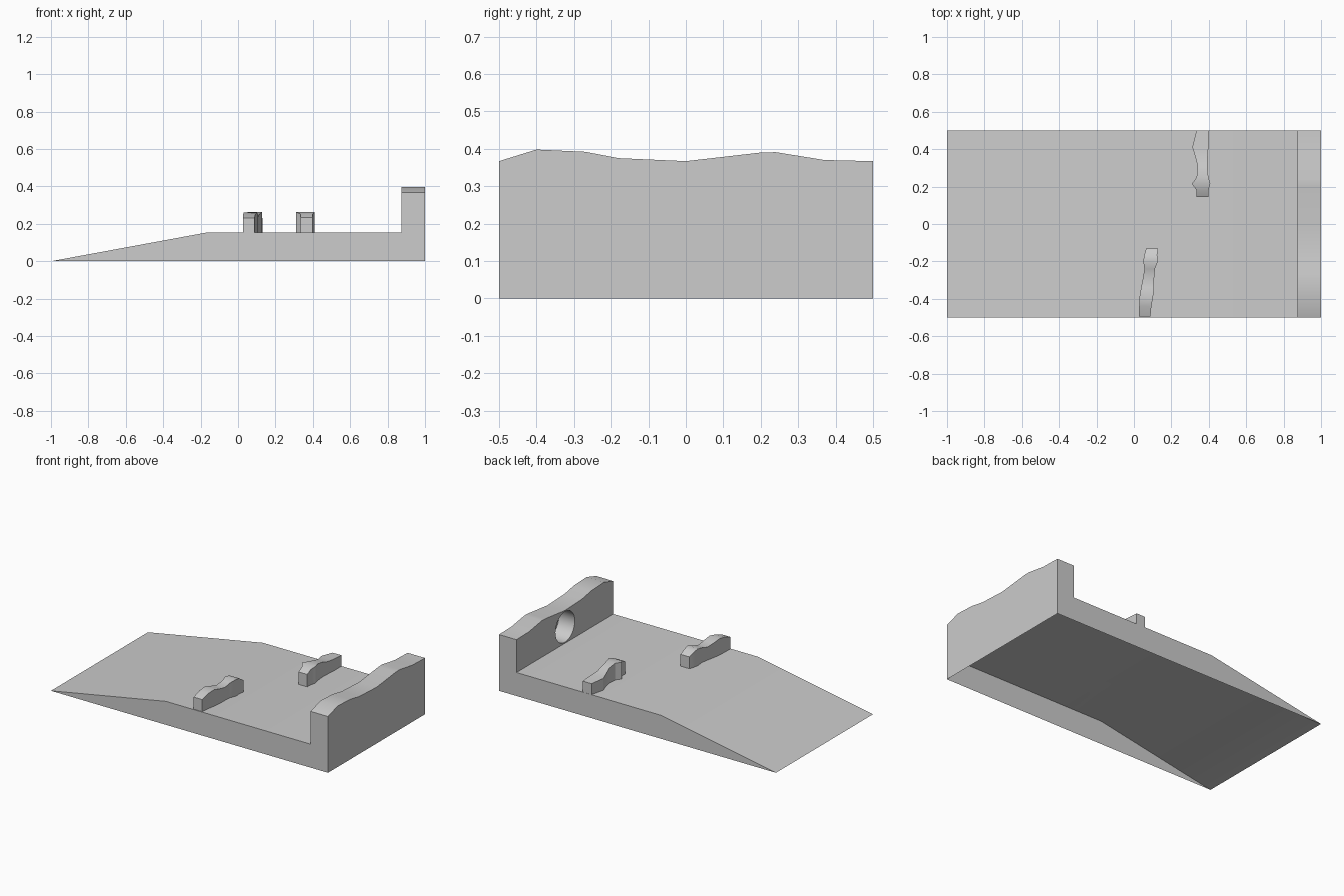
import bpy
import bmesh
import math

if "Cube" in bpy.data.objects:
    bpy.data.objects.remove(bpy.data.objects["Cube"], do_unlink=True)

grey = bpy.data.materials.new("plain grey")
grey.use_nodes = True
colour = (0.604, 0.604, 0.604, 1)
grey.diffuse_color = colour
grey.node_tree.nodes["Principled BSDF"].inputs["Base Color"].default_value = colour


def loft(name, sections):
    """Skin closed cross-sections of equal length and cap both ends."""
    bm = bmesh.new()
    rings = [[bm.verts.new(p) for p in s] for s in sections]
    for a, b in zip(rings, rings[1:]):
        for i in range(len(a)):
            j = (i + 1) % len(a)
            bm.faces.new((a[i], a[j], b[j], b[i]))
    bm.faces.new(rings[0])
    bm.faces.new(rings[-1])
    bmesh.ops.recalc_face_normals(bm, faces=bm.faces)
    bmesh.ops.dissolve_limit(bm, angle_limit=0.01, verts=bm.verts, edges=bm.edges)
    mesh = bpy.data.meshes.new(name)
    bm.to_mesh(mesh)
    bm.free()
    mesh.materials.append(grey)
    obj = bpy.data.objects.new(name, mesh)
    bpy.context.collection.objects.link(obj)
    return obj


def smooth(obj):
    bpy.ops.object.select_all(action="DESELECT")
    obj.select_set(True)
    bpy.context.view_layer.objects.active = obj
    bpy.ops.object.shade_smooth_by_angle(angle=math.radians(30))


# Ramp, deck and wavy end wall as one body: (y, wall height)
DECK = 0.153
WALL = 0.874
wave = [(-0.5, 0.367), (-0.4, 0.398), (-0.34, 0.395), (-0.27, 0.392), (-0.18, 0.375),
        (0, 0.367), (0.1, 0.379), (0.2, 0.39), (0.24, 0.391), (0.37, 0.37), (0.5, 0.367)]
body = loft("ramp_and_wall", [
    [(-1, y, 0), (-0.17, y, DECK), (WALL, y, DECK), (WALL, y, h), (1, y, h), (1, y, 0)]
    for y, h in wave])

# Round blind hole in the inner face of the wall
bpy.ops.mesh.primitive_cylinder_add(vertices=32, radius=0.1, depth=0.23,
                                    location=(WALL, 0, 0.26),
                                    rotation=(0, math.pi / 2, 0))
cutter = bpy.context.object
cutter.name = "hole_cutter"
cutter.hide_render = True
cutter.data.materials.append(grey)
cut = body.modifiers.new("hole", "BOOLEAN")
cut.operation = "DIFFERENCE"
cut.solver = "EXACT"
cut.object = cutter
bpy.context.view_layer.objects.active = body
bpy.ops.object.modifier_apply(modifier=cut.name)
bpy.data.objects.remove(cutter, do_unlink=True)

# The body is a hollow shell, open underneath
bm = bmesh.new()
bm.from_mesh(body.data)
floor = [f for f in bm.faces if all(v.co.z < 0.001 for v in f.verts)]
bmesh.ops.delete(bm, geom=floor, context="FACES")
bm.to_mesh(body.data)
bm.free()
smooth(body)

# Two wavy barriers standing on the deck: (y, left edge x, right edge x, height)
barriers = {
    "front_barrier": [
        (-0.495, 0.027, 0.088, 0.232), (-0.44, 0.028, 0.093, 0.252),
        (-0.39, 0.03, 0.102, 0.26), (-0.34, 0.038, 0.108, 0.248),
        (-0.29, 0.048, 0.108, 0.238), (-0.24, 0.056, 0.112, 0.25),
        (-0.2, 0.05, 0.128, 0.262), (-0.165, 0.055, 0.124, 0.254),
        (-0.13, 0.066, 0.13, 0.23)],
    "back_barrier": [
        (0.145, 0.335, 0.398, 0.234), (0.18, 0.335, 0.398, 0.252),
        (0.215, 0.31, 0.408, 0.262), (0.25, 0.335, 0.398, 0.262),
        (0.31, 0.34, 0.392, 0.25), (0.36, 0.328, 0.394, 0.234),
        (0.41, 0.312, 0.398, 0.23), (0.499, 0.334, 0.398, 0.224)],
}
for name, rows in barriers.items():
    smooth(loft(name, [
        [(l, y, DECK), (l, y, h), (r, y, h), (r, y, DECK)] for y, l, r, h in rows]))
